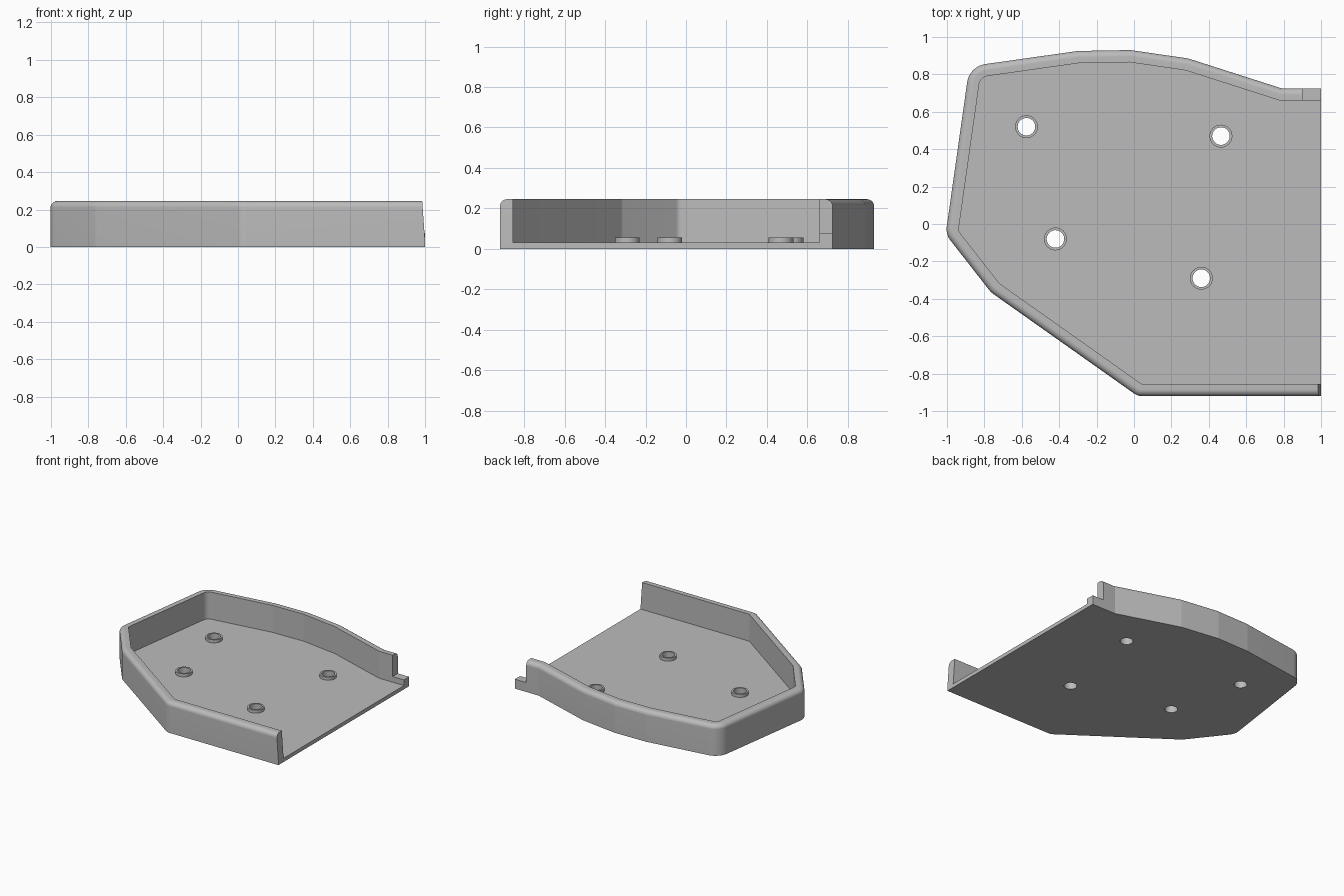
import bpy, bmesh, math
from mathutils import Vector

if "Cube" in bpy.data.objects:
    bpy.data.objects.remove(bpy.data.objects["Cube"])

HEIGHT, FLOOR, WALL, ROUND = 0.245, 0.03, 0.065, 0.035
HOLES = [(-0.575, 0.52), (0.465, 0.47), (-0.42, -0.08), (0.36, -0.29)]
HOLE_R, BOSS_R, BOSS_TOP = 0.047, 0.061, 0.055

grey = bpy.data.materials.new("plain grey")
grey.diffuse_color = (0.50, 0.50, 0.50, 1)
grey.use_nodes = True
grey.node_tree.nodes["Principled BSDF"].inputs["Base Color"].default_value = grey.diffuse_color


def make_object(name, bm):
    bmesh.ops.recalc_face_normals(bm, faces=bm.faces[:])
    mesh = bpy.data.meshes.new(name)
    bm.to_mesh(mesh)
    bm.free()
    mesh.materials.append(grey)
    obj = bpy.data.objects.new(name, mesh)
    bpy.context.collection.objects.link(obj)
    return obj


def select(obj):
    bpy.ops.object.select_all(action='DESELECT')
    obj.select_set(True)
    bpy.context.view_layer.objects.active = obj


def prism(name, points, offset):
    """Closed solid from a polygon swept along an offset vector."""
    bm = bmesh.new()
    a = [bm.verts.new(p) for p in points]
    b = [bm.verts.new(Vector(p) + Vector(offset)) for p in points]
    bm.faces.new(a)
    bm.faces.new(b[::-1])
    for i in range(len(a)):
        j = (i + 1) % len(a)
        bm.faces.new((a[i], a[j], b[j], b[i]))
    return make_object(name, bm)


def circle(x, y, r, z, n=32):
    return [(x + r * math.cos(2 * math.pi * i / n),
             y + r * math.sin(2 * math.pi * i / n), z) for i in range(n)]


def cut(obj, cutter):
    mod = obj.modifiers.new("cut", 'BOOLEAN')
    mod.operation, mod.solver, mod.object = 'DIFFERENCE', 'EXACT', cutter
    select(obj)
    bpy.ops.object.modifier_apply(modifier=mod.name)
    bpy.data.objects.remove(cutter)


def rounded_path(corners):
    """Open path (x, y, radius) with arcs at corners that have a radius."""
    pts = []
    for i, (x, y, r) in enumerate(corners):
        p = Vector((x, y))
        if r == 0:
            pts.append(p)
            continue
        d1 = (p - Vector(corners[i - 1][:2])).normalized()
        d2 = (Vector(corners[i + 1][:2]) - p).normalized()
        turn = d1.angle(d2)
        start = p - d1 * r * math.tan(turn / 2)
        inward = Vector((d1.y, -d1.x))
        n = math.ceil(turn / math.radians(5))
        for k in range(n + 1):
            a = turn * k / n
            pts.append(start + d1 * r * math.sin(a) + inward * r * (1 - math.cos(a)))
    return pts


# Outline from the front right end, round the left, to the back right end
path = rounded_path([(1, -0.92, 0), (0.02, -0.92, 0.075), (-0.765, -0.365, 0.1),
                     (-1.007, -0.055, 0.1), (-0.88, 0.843, 0.115), (-0.3, 0.925, 0),
                     (-0.02, 0.93, 0), (0.29, 0.885, 0), (0.79, 0.725, 0), (1, 0.725, 0)])

# Wall section as (inset, height), with a rounded outer rim
section = [(0, 0)]
for k in range(15):
    a = math.pi / 2 * k / 14
    section.append((ROUND * (1 - math.cos(a)), HEIGHT - ROUND + ROUND * math.sin(a)))
section += [(WALL, HEIGHT), (WALL, FLOOR)]

# Tray: wall swept round the outline, closed by floor, base and open end
bm = bmesh.new()
columns = []
for i, p in enumerate(path):
    dirs = [(path[j + 1] - path[j]).normalized()
            for j in (i - 1, i) if 0 <= j < len(path) - 1]
    n1, n2 = [Vector((d.y, -d.x)) for d in (dirs[0], dirs[-1])]
    miter = (n1 + n2) / (1 + n1.dot(n2))
    columns.append([bm.verts.new((*(p + miter * s), z)) for s, z in section])
for c, d in zip(columns, columns[1:]):
    for k in range(len(section) - 1):
        bm.faces.new((c[k], d[k], d[k + 1], c[k + 1]))
bm.faces.new([c[0] for c in columns])
bm.faces.new([c[-1] for c in columns])
bm.faces.new(columns[0] + columns[-1][::-1])
tray = make_object("tray", bm)

# Step at the end of the back wall
cut(tray, prism("step_cutter", [(0.9, 0.6, 0.075), (1.1, 0.6, 0.075),
                                (1.1, 0.6, 0.4), (0.9, 0.6, 0.4)], (0, 0.3, 0)))
# Slightly leaning end of the front wall
cut(tray, prism("lean_cutter", [(1.0, -1, FLOOR), (1.1, -1, FLOOR),
                                (1.1, -1, 0.3), (0.981, -1, 0.3)], (0, 0.3, 0)))
# Screw holes through the floor
for x, y in HOLES:
    cut(tray, prism("hole_cutter", circle(x, y, HOLE_R, -0.1), (0, 0, 0.2)))
select(tray)
bpy.ops.object.shade_smooth_by_angle(angle=math.radians(6.8))

# Raised rings round the screw holes
for i, (x, y) in enumerate(HOLES):
    bm = bmesh.new()
    rings = [[bm.verts.new(p) for p in circle(x, y, r, z)]
             for r, z in ((BOSS_R, FLOOR), (BOSS_R, BOSS_TOP),
                          (HOLE_R, BOSS_TOP), (HOLE_R, FLOOR))]
    for a, b in zip(rings, rings[1:]):
        for k in range(32):
            j = (k + 1) % 32
            bm.faces.new((a[k], a[j], b[j], b[k]))
    boss = make_object(f"screw_boss_{i + 1}", bm)
    select(boss)
    bpy.ops.object.shade_smooth_by_angle(angle=math.radians(30))
